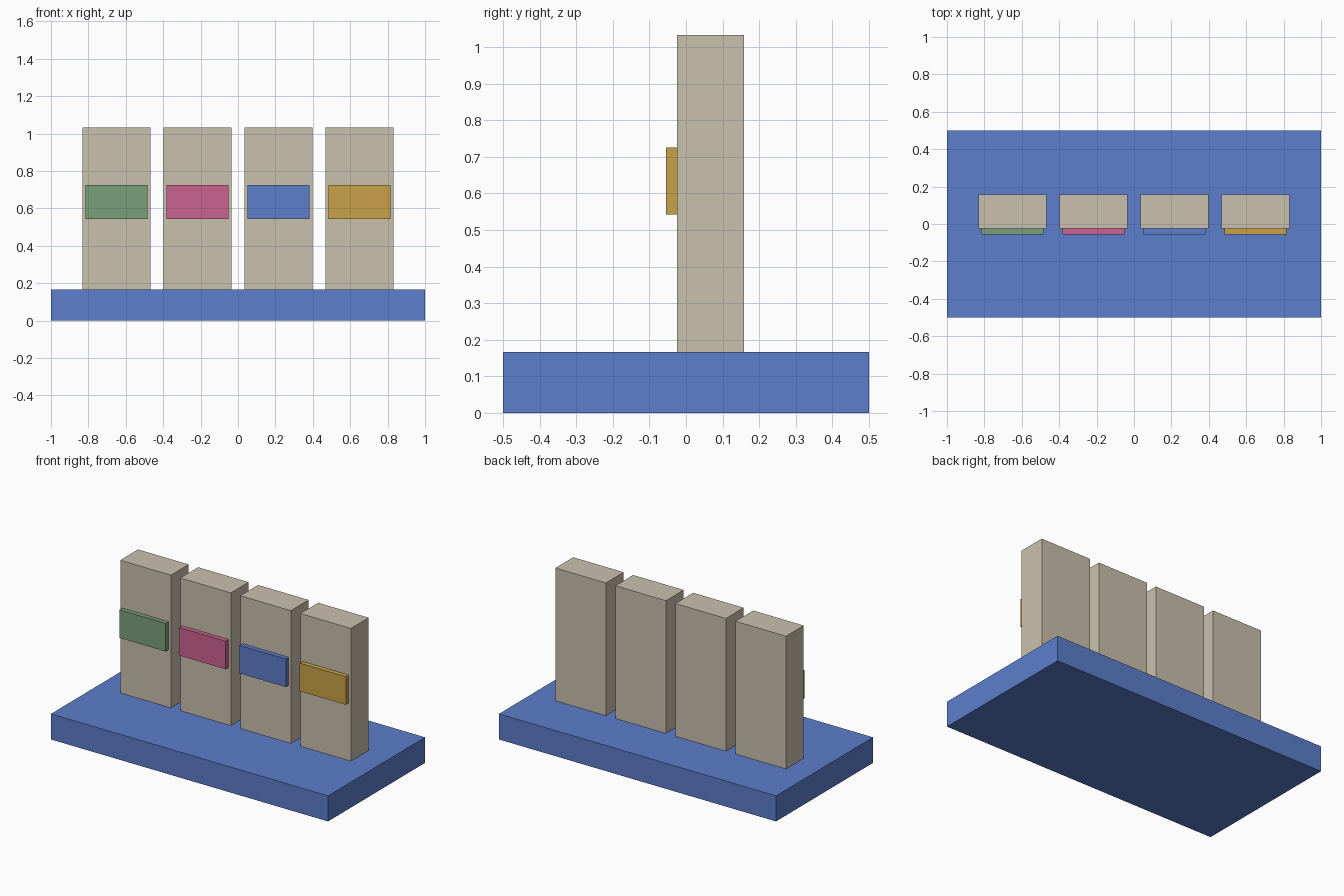
import bpy
import bmesh
from mathutils import Matrix, Vector

if "Cube" in bpy.data.objects:
    bpy.data.objects.remove(bpy.data.objects["Cube"])


def material(name, rgb):
    """Flat material from sRGB 0-255 values, stored as linear."""
    lin = [(c / 255 / 12.92) if c / 255 <= 0.04045 else ((c / 255 + 0.055) / 1.055) ** 2.4 for c in rgb]
    m = bpy.data.materials.new(name)
    m.diffuse_color = (*lin, 1.0)
    m.use_nodes = True
    m.node_tree.nodes["Principled BSDF"].inputs["Base Color"].default_value = m.diffuse_color
    return m


def box(name, lo, hi, mat):
    """Flat-faced box between two opposite corners."""
    lo, hi = Vector(lo), Vector(hi)
    bm = bmesh.new()
    bmesh.ops.create_cube(bm, size=1.0, matrix=Matrix.Translation((lo + hi) / 2) @ Matrix.Diagonal((*(hi - lo), 1.0)))
    mesh = bpy.data.meshes.new(name)
    bm.to_mesh(mesh)
    bm.free()
    mesh.materials.append(mat)
    obj = bpy.data.objects.new(name, mesh)
    bpy.context.collection.objects.link(obj)
    return obj


blue = material("blue", (92, 126, 203))
beige = material("beige", (202, 192, 174))
green = material("green", (122, 159, 122))
pink = material("pink", (203, 99, 144))
gold = material("gold", (200, 162, 71))

BASE_TOP, BLOCK_TOP = 0.167, 1.033
FRONT, BACK = -0.025, 0.158
SPACING = 0.4333

# Base slab
box("base", (-1, -0.5, 0), (1, 0.5, BASE_TOP), blue)

# Row of upright blocks, each with a coloured label on its front
for i, colour in enumerate((green, pink, blue, gold)):
    x = (i - 1.5) * SPACING
    box(f"block_{i + 1}", (x - 0.1825, FRONT, BASE_TOP), (x + 0.1825, BACK, BLOCK_TOP), beige)
    box(f"label_{i + 1}", (x - 0.1667, -0.055, 0.542), (x + 0.1667, FRONT, 0.725), colour)
